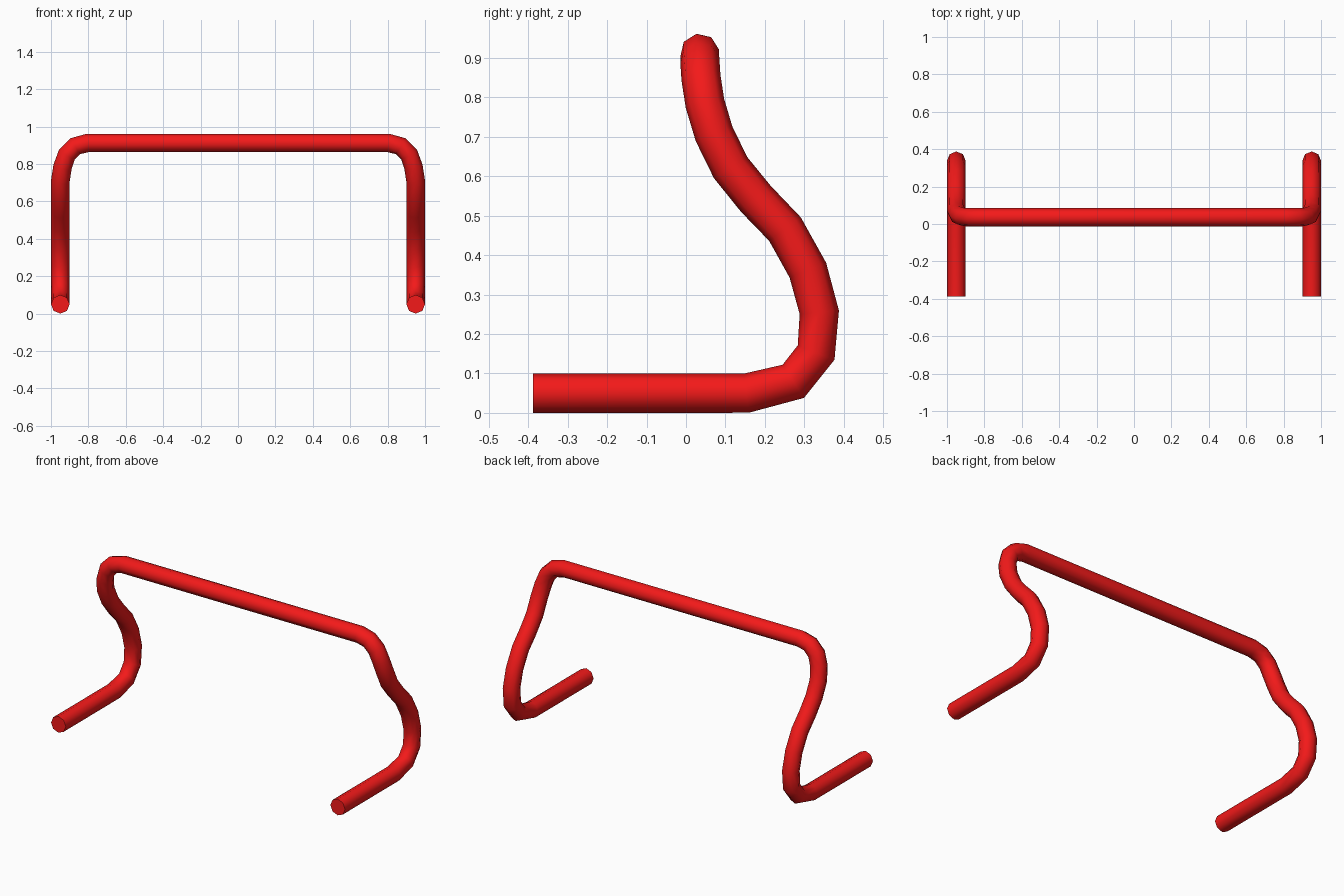
import bpy, bmesh, math
from mathutils import Vector

if "Cube" in bpy.data.objects:
    bpy.data.objects.remove(bpy.data.objects["Cube"])

RADIUS, SIDES = 0.05, 8

# Centre line of the right half: foot, S-shaped upright, rounded corner, top bar
PATH = [Vector(p) for p in (
    (0.95, -0.388, 0.05), (0.95, 0.153, 0.05), (0.95, 0.272, 0.08),
    (0.95, 0.33, 0.153), (0.95, 0.338, 0.255), (0.95, 0.309, 0.362),
    (0.95, 0.251, 0.466), (0.95, 0.177, 0.543), (0.95, 0.113, 0.622),
    (0.95, 0.071, 0.708), (0.938, 0.048, 0.785), (0.915, 0.038, 0.85),
    (0.87, 0.035, 0.895), (0.805, 0.035, 0.912), (0.0, 0.035, 0.912))]


def tangent(i):
    t = Vector()
    if i > 0:
        t += (PATH[i] - PATH[i - 1]).normalized()
    if i < len(PATH) - 1:
        t += (PATH[i + 1] - PATH[i]).normalized()
    return t.normalized()


# Sweep an octagon along the centre line without twisting
bm = bmesh.new()
rings = []
u, prev = Vector((1, 0, 0)), tangent(0)
for i, p in enumerate(PATH):
    t = tangent(i)
    u = prev.rotation_difference(t) @ u
    prev = t
    v = t.cross(u)
    rings.append([bm.verts.new(p + RADIUS * (u * math.cos(a) + v * math.sin(a)))
                  for a in (2 * math.pi * k / SIDES for k in range(SIDES))])
for a, b in zip(rings, rings[1:]):
    for k in range(SIDES):
        n = (k + 1) % SIDES
        bm.faces.new((a[k], a[n], b[n], b[k]))
bm.faces.new(rings[0][::-1])  # foot end cap
bmesh.ops.recalc_face_normals(bm, faces=bm.faces)

mesh = bpy.data.meshes.new("bent_tube_frame")
bm.to_mesh(mesh)
bm.free()
frame = bpy.data.objects.new("bent_tube_frame", mesh)
bpy.context.collection.objects.link(frame)

# Smooth tube, crisp end caps
bpy.context.view_layer.objects.active = frame
frame.select_set(True)
bpy.ops.object.shade_smooth_by_angle(angle=math.radians(60))

# Left half
mirror = frame.modifiers.new("mirror", 'MIRROR')
mirror.use_axis[0] = True
mirror.use_clip = True

# Red paint
red = bpy.data.materials.new("red_paint")
red.diffuse_color = (0.9, 0.01, 0.01, 1)
red.use_nodes = True
red.node_tree.nodes["Principled BSDF"].inputs["Base Color"].default_value = red.diffuse_color
mesh.materials.append(red)
